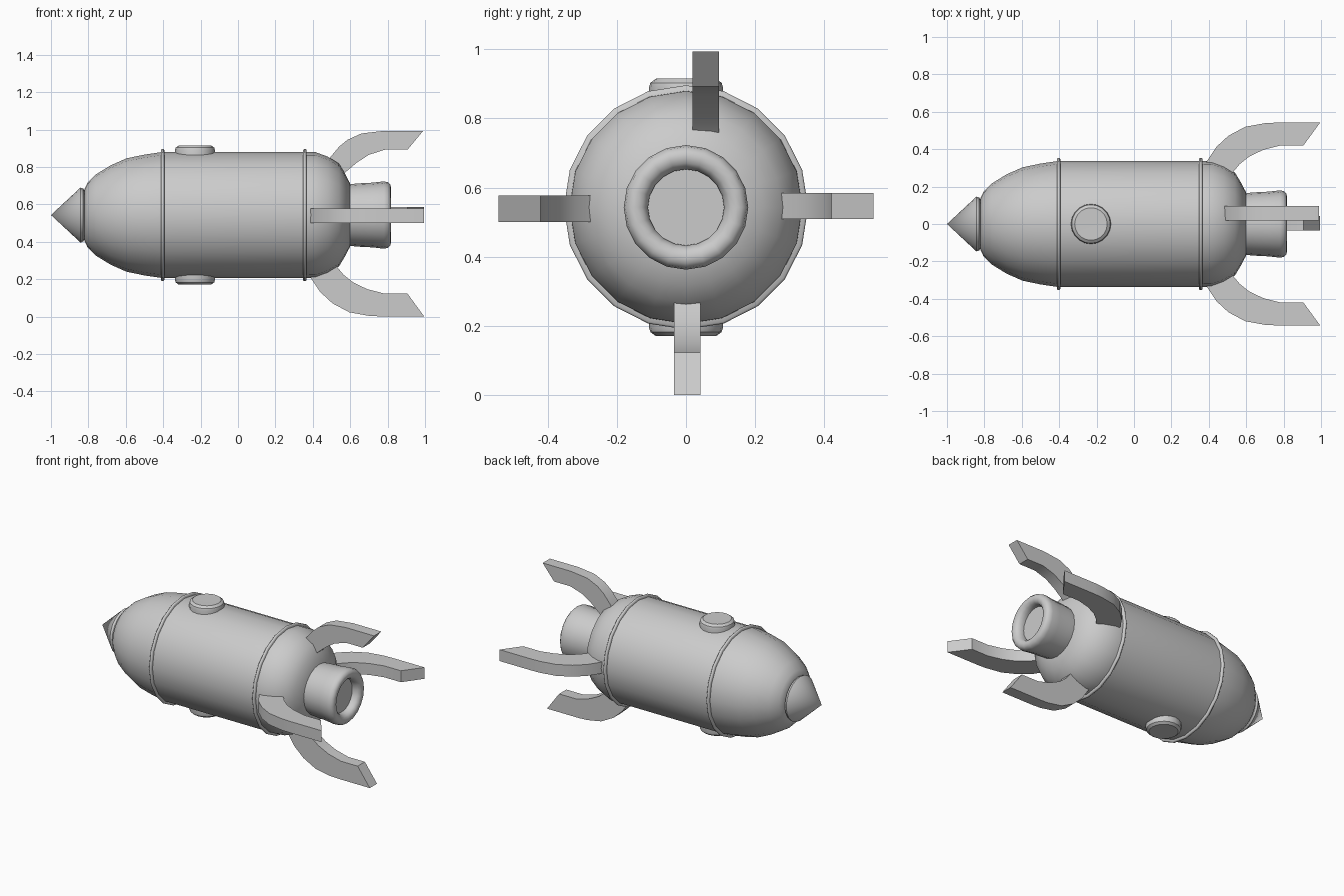
import bpy, bmesh, math
from mathutils import Matrix, Vector

if "Cube" in bpy.data.objects:
    bpy.data.objects.remove(bpy.data.objects["Cube"])

CZ = 0.543  # height of the rocket's long axis


def finish(name, bm, matrix, angle=35):
    bmesh.ops.remove_doubles(bm, verts=bm.verts, dist=1e-5)
    bmesh.ops.recalc_face_normals(bm, faces=bm.faces)
    mesh = bpy.data.meshes.new(name)
    bm.to_mesh(mesh)
    bm.free()
    ob = bpy.data.objects.new(name, mesh)
    bpy.context.collection.objects.link(ob)
    ob.matrix_world = matrix
    bpy.ops.object.select_all(action='DESELECT')
    ob.select_set(True)
    bpy.context.view_layer.objects.active = ob
    bpy.ops.object.shade_smooth_by_angle(angle=math.radians(angle))
    return ob


def lathe(name, profile, matrix, sides=20, closed=False, angle=35):
    """Spin (along, radius) points round the local x axis."""
    bm = bmesh.new()
    vs = [bm.verts.new((a, 0, r)) for a, r in profile]
    pairs = list(zip(vs, vs[1:])) + ([(vs[-1], vs[0])] if closed else [])
    edges = [bm.edges.new(p) for p in pairs]
    bmesh.ops.spin(bm, geom=vs + edges, cent=(0, 0, 0), axis=(1, 0, 0),
                   angle=math.tau, steps=sides, use_merge=True)
    return finish(name, bm, matrix, angle)


def fin(name, profile, turn, t0, t1):
    """Extrude an (along, radial) outline, then turn it round the hull."""
    bm = bmesh.new()
    face = bm.faces.new([bm.verts.new((x, r, t0)) for x, r in profile])
    ext = bmesh.ops.extrude_face_region(bm, geom=[face])
    moved = [v for v in ext['geom'] if isinstance(v, bmesh.types.BMVert)]
    bmesh.ops.translate(bm, verts=moved, vec=(0, 0, t1 - t0))
    return finish(name, bm, axis @ Matrix.Rotation(math.radians(turn), 4, 'X'), 25)


axis = Matrix.Translation((0, 0, CZ))

# Hull
lathe("hull", [(-0.82, 0), (-0.82, 0.14), (-0.805, 0.172), (-0.76, 0.217),
               (-0.68, 0.266), (-0.596, 0.303), (-0.5, 0.323), (-0.404, 0.337),
               (0.36, 0.337), (0.415, 0.336), (0.48, 0.312), (0.54, 0.275),
               (0.57, 0.225), (0.60, 0.168), (0.60, 0)], axis)

# Nose cone
lathe("nose_cone", [(-1, 0), (-0.842, 0.147), (-0.828, 0.142),
                    (-0.813, 0.118), (-0.80, 0)], axis)

# Hull bands
for name, x in (("front_band", -0.403), ("rear_band", 0.357)):
    lathe(name, [(x - 0.009, 0.325), (x - 0.009, 0.348), (x - 0.004, 0.353),
                 (x + 0.004, 0.353), (x + 0.009, 0.348), (x + 0.009, 0.325)],
          axis, closed=True, angle=50)

# Engine nozzle with rounded lip and recessed disc
lathe("nozzle", [(0.58, 0.163), (0.64, 0.169), (0.72, 0.173), (0.78, 0.18),
                 (0.803, 0.175), (0.815, 0.162), (0.818, 0.146), (0.813, 0.128),
                 (0.80, 0.116), (0.78, 0.11), (0.765, 0.11), (0.765, 0)],
      axis, angle=50)

# Portholes above and below
for name, turn in (("top_porthole", -90), ("bottom_porthole", 90)):
    lathe(name, [(0.29, 0.105), (0.347, 0.107), (0.36, 0.103), (0.372, 0.087),
                 (0.371, 0)],
          Matrix.Translation((-0.23, 0, CZ)) @ Matrix.Rotation(math.radians(turn), 4, 'Y'))

# Curved tail fins; the upper one is slimmer and set off to one side
big = [(0.36, 0.28), (0.39, 0.337), (0.44, 0.412), (0.505, 0.472), (0.595, 0.52),
       (0.70, 0.539), (0.76, 0.542), (0.995, 0.542), (0.906, 0.42), (0.783, 0.42),
       (0.69, 0.396), (0.615, 0.36), (0.565, 0.32), (0.525, 0.272), (0.48, 0.21)]
small = [(0.46, 0.25), (0.49, 0.305), (0.54, 0.365), (0.585, 0.402), (0.66, 0.436),
         (0.78, 0.45), (0.99, 0.45), (0.906, 0.349), (0.785, 0.349), (0.70, 0.322),
         (0.635, 0.28), (0.57, 0.225), (0.53, 0.18)]
for name, turn in (("back_fin", 0), ("front_fin", 180), ("bottom_fin", -90)):
    fin(name, big, turn, -0.034, 0.042)
fin("top_fin", small, 90, -0.095, -0.019)
